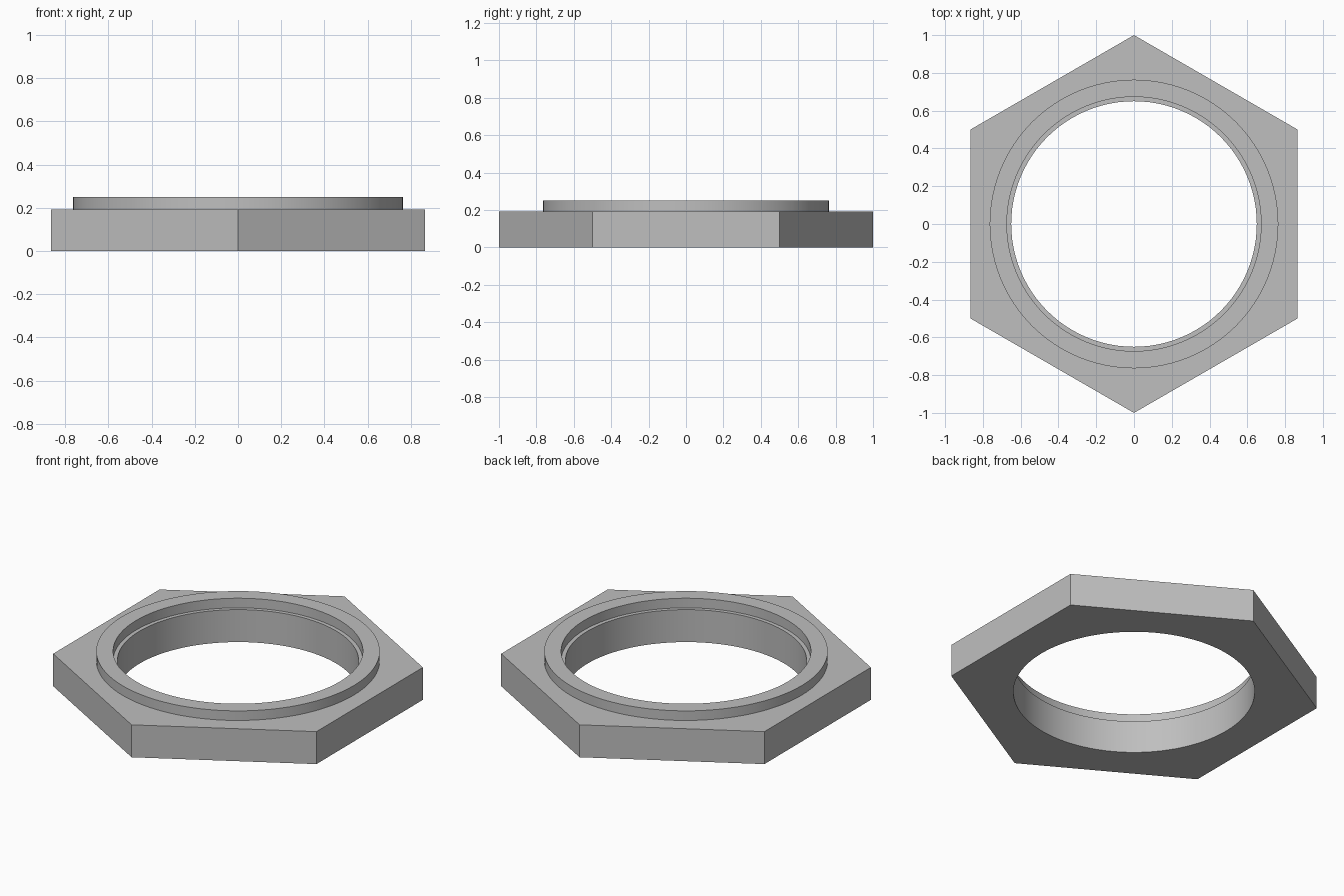
import bpy
import bmesh
import math

cube = bpy.data.objects.get("Cube")
if cube:
    bpy.data.objects.remove(cube, do_unlink=True)

SEGMENTS = 96            # divisible by six, so hexagon corners land on vertices
CORNER_RADIUS = 1.0
FLANGE_TOP, COLLAR_TOP = 0.193, 0.25
BORE, RECESS, COLLAR = 0.65, 0.673, 0.764

# Plain grey metal
grey = bpy.data.materials.new("grey_metal")
grey.use_nodes = True
colour = (0.52, 0.52, 0.52, 1)
grey.diffuse_color = colour
grey.node_tree.nodes["Principled BSDF"].inputs["Base Color"].default_value = colour


def hexagon(angle):
    """Distance from the centre to the hexagon's edge, with a corner at angle 0."""
    sector = math.pi / 3
    return CORNER_RADIUS * math.cos(sector / 2) / math.cos(angle % sector - sector / 2)


def circle(radius):
    return lambda angle: radius


def ring(bm, outline, z):
    verts = []
    for i in range(SEGMENTS):
        a = math.tau * i / SEGMENTS
        r = outline(a)
        verts.append(bm.verts.new((-r * math.sin(a), r * math.cos(a), z)))
    return verts


# Closed cross-section: hexagonal flange, raised collar, stepped bore
section = [
    (hexagon, 0),
    (hexagon, FLANGE_TOP),
    (circle(COLLAR), FLANGE_TOP),
    (circle(COLLAR), COLLAR_TOP),
    (circle(RECESS), COLLAR_TOP),
    (circle(RECESS), FLANGE_TOP),
    (circle(BORE), FLANGE_TOP),
    (circle(BORE), 0),
]

bm = bmesh.new()
rings = [ring(bm, outline, z) for outline, z in section]
for lower, upper in zip(rings, rings[1:] + rings[:1]):
    for i in range(SEGMENTS):
        j = (i + 1) % SEGMENTS
        bm.faces.new((lower[i], lower[j], upper[j], upper[i]))
bmesh.ops.recalc_face_normals(bm, faces=bm.faces)

mesh = bpy.data.meshes.new("hex_lock_nut")
bm.to_mesh(mesh)
bm.free()
mesh.materials.append(grey)
nut = bpy.data.objects.new("hex_lock_nut", mesh)
bpy.context.collection.objects.link(nut)

# Smooth round walls, sharp rims and corners
bpy.ops.object.select_all(action="DESELECT")
nut.select_set(True)
bpy.context.view_layer.objects.active = nut
bpy.ops.object.shade_smooth_by_angle(angle=math.radians(30))
